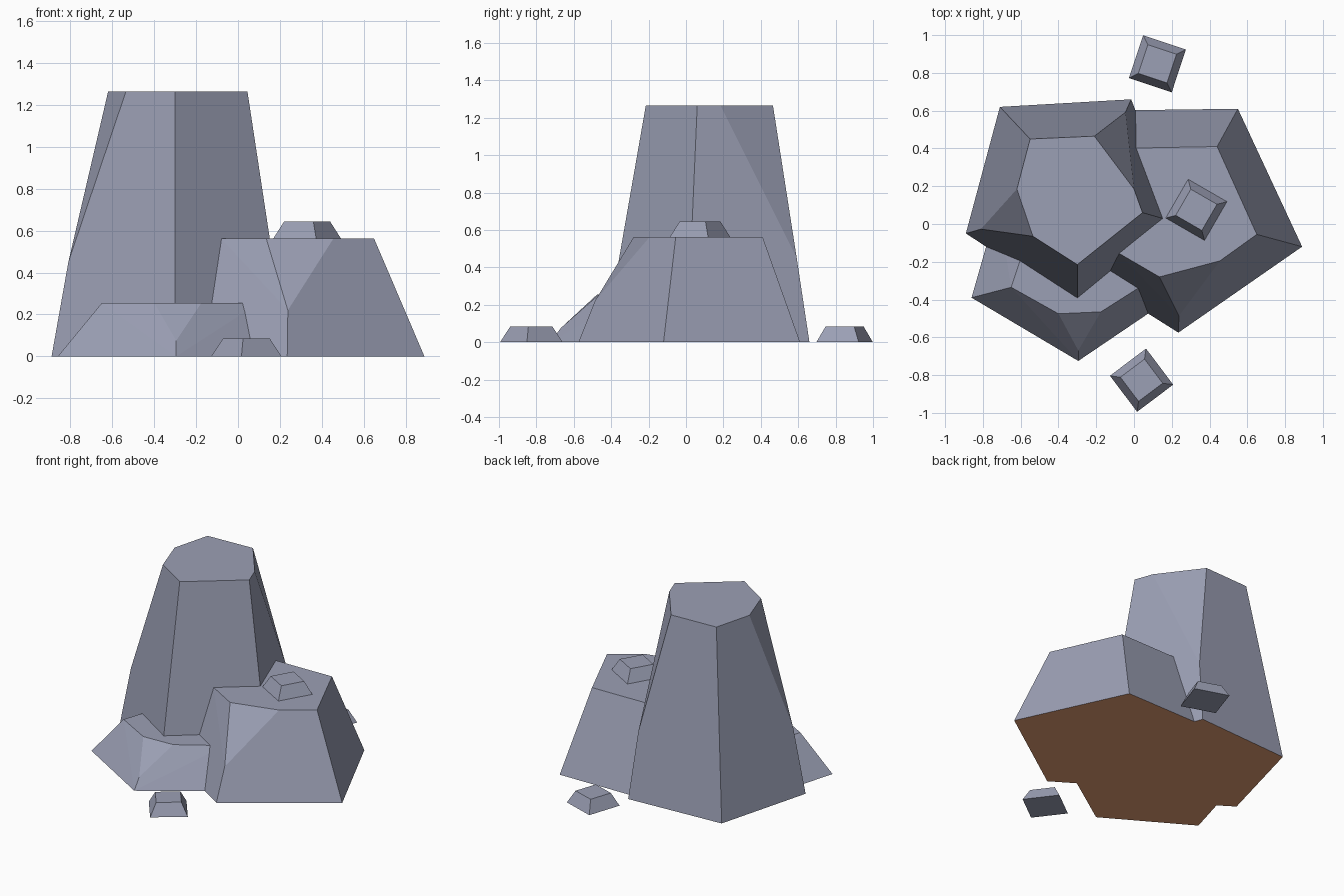
import bpy, bmesh, math
from math import radians

if "Cube" in bpy.data.objects:
    bpy.data.objects.remove(bpy.data.objects["Cube"])


def material(name, color):
    m = bpy.data.materials.new(name)
    m.diffuse_color = (*color, 1)
    m.use_nodes = True
    m.node_tree.nodes["Principled BSDF"].inputs["Base Color"].default_value = m.diffuse_color
    return m


STONE = material("blue_grey_stone", (0.33, 0.35, 0.46))
EARTH = material("brown_earth", (0.80, 0.35, 0.18))


def hull_rock(name, points, earth_base=False):
    """Flat-faced convex boulder wrapped around a few corner points."""
    bm = bmesh.new()
    for p in points:
        bm.verts.new(p)
    bmesh.ops.convex_hull(bm, input=bm.verts[:])
    loose = [v for v in bm.verts if not v.link_faces]
    bmesh.ops.delete(bm, geom=loose, context='VERTS')
    bmesh.ops.dissolve_limit(bm, angle_limit=radians(1.5),
                             verts=bm.verts[:], edges=bm.edges[:])
    bmesh.ops.recalc_face_normals(bm, faces=bm.faces[:])
    for f in bm.faces:
        f.material_index = int(earth_base and f.normal.z < -0.9)
    me = bpy.data.meshes.new(name)
    bm.to_mesh(me)
    bm.free()
    me.materials.append(STONE)
    if earth_base:
        me.materials.append(EARTH)
    ob = bpy.data.objects.new(name, me)
    bpy.context.collection.objects.link(ob)
    return ob


def boulder(name, base, top, height, chips):
    """Base outline, top outline and the low ends of the chipped corners."""
    return hull_rock(name, [(x, y, 0) for x, y in base] +
                     [(x, y, height) for x, y in top] + chips, True)


def pebble(name, x, y, z, angle):
    """Small square stone with a narrower top."""
    pts = []
    for r, h in ((0.169, 0), (0.113, 0.085)):
        for k in range(4):
            a = radians(angle + 45 + 90 * k)
            pts.append((x + r * math.cos(a), y + r * math.sin(a), z + h))
    return hull_rock(name, pts)


# Tall rock with chipped left and back right corners
boulder("tall_rock",
        [(-0.71, 0.62), (-0.015, 0.66), (0.237, 0.005), (-0.30, -0.436), (-0.89, -0.05)],
        [(-0.55, 0.45), (-0.21, 0.465), (0.0, 0.185), (0.045, 0.06),
         (-0.30, -0.215), (-0.535, -0.065), (-0.62, 0.185)],
        1.265, [(-0.81, -0.027, 0.45), (-0.045, 0.592, 0.45)])

# Medium rock with a chipped front corner
boulder("medium_rock",
        [(-0.20, 0.60), (0.55, 0.61), (0.89, -0.12), (0.235, -0.575), (-0.17, -0.32)],
        [(-0.10, 0.40), (0.44, 0.41), (0.65, -0.055), (0.455, -0.195),
         (0.135, -0.28), (-0.08, -0.155)],
        0.562, [(0.238, -0.487, 0.22)])

# Low rock with a chipped front corner
boulder("low_rock",
        [(-0.86, -0.39), (-0.295, -0.725), (0.17, -0.41), (0.1, -0.1), (-0.72, 0.10)],
        [(-0.65, -0.335), (-0.40, -0.475), (-0.175, -0.465), (0.10, -0.29),
         (0.05, -0.1), (-0.54, 0.0)],
        0.255, [(-0.295, -0.67, 0.075)])

# Pebbles
pebble("back_pebble", 0.124, 0.848, 0, -18.4)
pebble("front_pebble", 0.04, -0.827, 0, -53)
pebble("upper_pebble", 0.33, 0.075, 0.56, -30)
